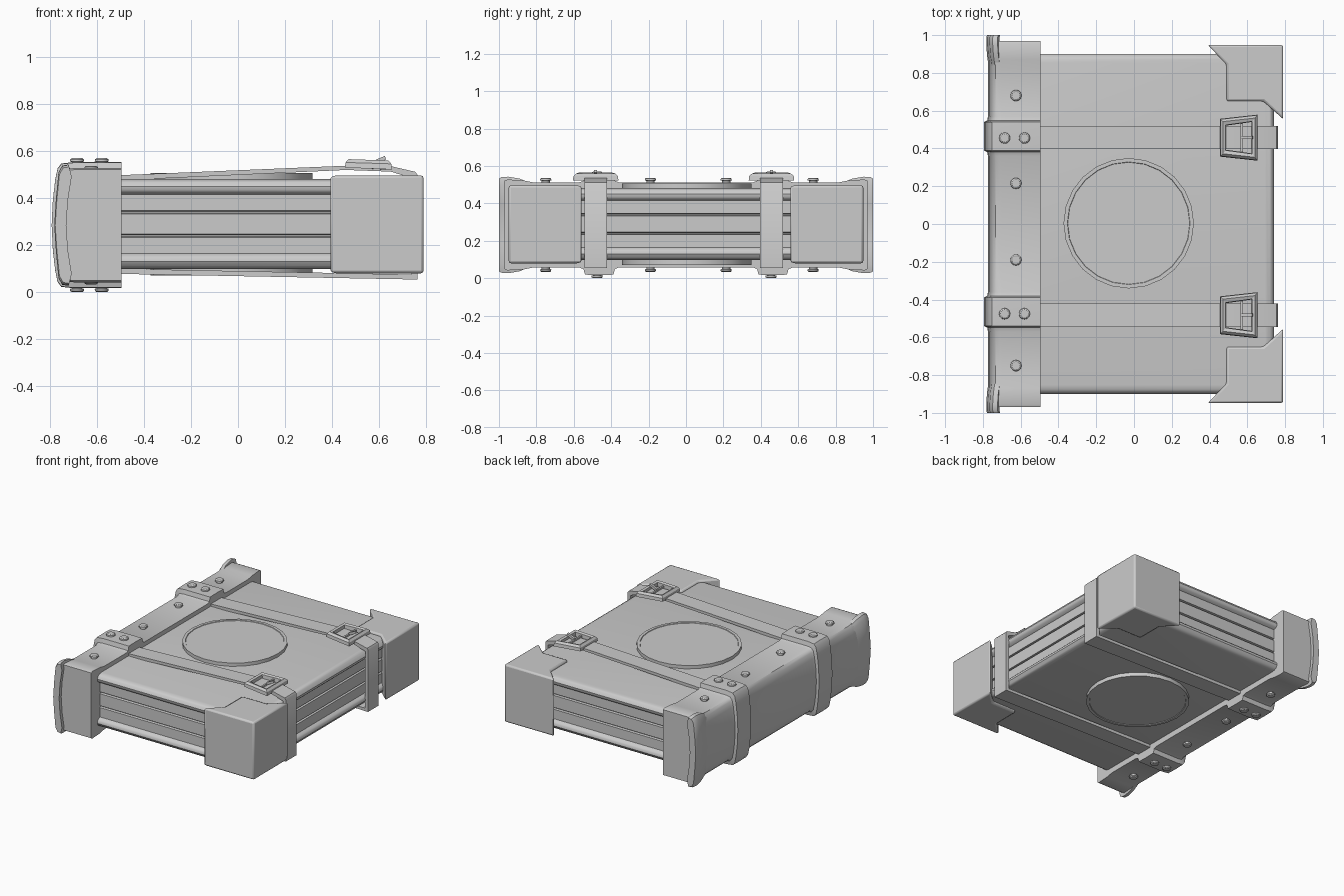
import bpy, bmesh, math

MID = 0.285   # height of the horizontal symmetry plane


def loft(name, rings, cyclic=False, bevel=0.0, segs=2, angle=35):
    """Skin a list of equal-length point rings; cap the ends unless cyclic."""
    bm = bmesh.new()
    vs = [[bm.verts.new(p) for p in r] for r in rings]
    n = len(rings[0])
    for i in range(len(vs) if cyclic else len(vs) - 1):
        a, b = vs[i], vs[(i + 1) % len(vs)]
        for j in range(n):
            k = (j + 1) % n
            bm.faces.new((a[j], a[k], b[k], b[j]))
    if not cyclic:
        bm.faces.new(vs[0])
        bm.faces.new(vs[-1])
    bmesh.ops.recalc_face_normals(bm, faces=bm.faces)
    me = bpy.data.meshes.new(name)
    bm.to_mesh(me)
    bm.free()
    ob = bpy.data.objects.new(name, me)
    bpy.context.collection.objects.link(ob)
    if bevel:
        m = ob.modifiers.new("bevel", 'BEVEL')
        m.width, m.segments, m.limit_method = bevel, segs, 'ANGLE'
    bpy.ops.object.select_all(action='DESELECT')
    ob.select_set(True)
    bpy.context.view_layer.objects.active = ob
    bpy.ops.object.shade_smooth_by_angle(angle=math.radians(angle))
    return ob


def turned(name, x, y, profile, n):
    """Stack of circles (radius, z) around a vertical axis."""
    return loft(name, [[(x + r * math.cos(2 * math.pi * i / n),
                         y + r * math.sin(2 * math.pi * i / n), z)
                        for i in range(n)] for r, z in profile])


def prism_y(name, pts, y0, y1, bevel=0.0):
    return loft(name, [[(x, y, z) for x, z in pts] for y in (y0, y1)], bevel=bevel)


# Covers and page block: stepped rectangle rings (height above middle, inset)
half = [(0.0, 0.03), (0.043, 0.03), (0.047, 0.045), (0.053, 0.045), (0.057, 0.03),
        (0.125, 0.03), (0.135, 0.01), (0.145, 0.002), (0.16, 0.0), (0.178, 0.01),
        (0.188, 0.026), (0.192, 0.048)]
prof = [(-h, i) for h, i in reversed(half[1:])] + half
loft("book_block", [[(-0.70, -0.9 + i, 0.29 + h), (0.742 - i, -0.9 + i, 0.29 + h),
                     (0.742 - i, 0.9 - i, 0.29 + h), (-0.70, 0.9 - i, 0.29 + h)]
                    for h, i in prof])

# Leather spine with raised bands, lofted along y: (y, half height, outward shift)
section = [(-0.495, 1.0), (-0.70, 1.0), (-0.732, 0.98), (-0.748, 0.90), (-0.758, 0.72),
           (-0.768, 0.4), (-0.773, 0.0)]
section = section + [(x, -s) for x, s in reversed(section[:-1])]
side = [(0.0, 0.228, 0), (0.36, 0.228, 0), (0.38, 0.236, 0.004), (0.388, 0.266, 0.02),
        (0.465, 0.268, 0.02), (0.540, 0.266, 0.02), (0.548, 0.236, 0.004),
        (0.57, 0.228, 0), (0.82, 0.228, 0), (0.87, 0.238, 0), (0.955, 0.243, 0),
        (0.97, 0.236, 0)]
stations = [(-y, h, d) for y, h, d in reversed(side[1:])] + side
loft("spine", [[(x - d * (x < -0.71), y, MID + s * h) for x, s in section]
               for y, h, d in stations], angle=40)

# Flared rims at both spine ends
rim_out = [(-0.722, 0.258), (-0.748, 0.254), (-0.764, 0.225), (-0.775, 0.11), (-0.782, 0)]
rim_in = [(-0.735, 0), (-0.728, 0.11), (-0.712, 0.215)]
rim = rim_out + [(x, -z) for x, z in reversed(rim_out[:-1])]
rim += [(x, -z) for x, z in reversed(rim_in)] + rim_in[1:]
for s in (-1, 1):
    loft("spine_end_rim", [[(x + dx, s * y, MID + z * k) for x, z in rim]
                           for y, k, dx in ((0.84, 0.88, 0.012), (0.89, 0.96, 0.004),
                                            (0.95, 1.0, 0), (0.988, 0.99, 0),
                                            (1.0, 0.96, 0.004))], angle=40)

# Rivets on top and bottom of the spine
rivets = [(-0.625, y, 0.505, 0.537) for y in (0.68, 0.215, -0.19, -0.75)]
rivets += [(x, y, 0.55, 0.57) for x in (-0.685, -0.58) for y in (0.455, -0.475)]
for x, y, z0, z1 in rivets:
    for s in (-1, 1):
        turned("rivet", x, y, [(r, MID + s * (z - MID)) for r, z in
                               ((0.022, z0), (0.022, z1 - 0.016), (0.03, z1 - 0.014),
                                (0.029, z1 - 0.005), (0.022, z1))], 12)

# Round medallions on both covers
for s in (-1, 1):
    turned("medallion", -0.028, 0.004,
           [(r, 0.288 + s * h) for r, h in ((0.345, 0.18), (0.345, 0.218),
                                            (0.325, 0.218), (0.323, 0.214))], 24)

# Metal corner guards
corner = [(0.39, 0.948), (0.79, 0.948), (0.79, 0.555), (0.685, 0.65), (0.49, 0.65), (0.49, 0.845)]
for s in (-1, 1):
    loft("corner_guard", [[(x, s * y, z) for x, y in corner] for z in (0.08, 0.497)],
         bevel=0.012)

# Straps wrapped around the block, with buckles
strap = [(-0.52, 0.497), (0.46, 0.538), (0.655, 0.535), (0.755, 0.512), (0.763, 0.50),
         (0.763, 0.054), (0.745, 0.054), (-0.52, 0.078),
         (-0.52, 0.10), (0.738, 0.075), (0.741, 0.485), (0.65, 0.513), (0.46, 0.52),
         (-0.52, 0.475)]
for y in (0.457, -0.483):
    prism_y("strap", strap, y - 0.061, y + 0.061)

    def trapezoid(x0, x1, w0, w1, z, slope=0.0):
        return [(x0, y - w0, z), (x1, y - w1, z + slope),
                (x1, y + w1, z + slope), (x0, y + w0, z)]
    loft("buckle_frame", [trapezoid(0.455, 0.655, 0.10, 0.122, 0.530, -0.008),
                          trapezoid(0.458, 0.652, 0.097, 0.119, 0.552, -0.006),
                          trapezoid(0.470, 0.640, 0.085, 0.104, 0.566, -0.006),
                          trapezoid(0.485, 0.625, 0.067, 0.086, 0.560, -0.006),
                          trapezoid(0.488, 0.622, 0.064, 0.083, 0.530, -0.008)],
         cyclic=True, angle=25)
    prism_y("buckle_tongue", [(0.57, 0.535), (0.63, 0.565), (0.625, 0.58), (0.57, 0.556)],
            y - 0.008, y + 0.008)
    prism_y("buckle_bar", [(0.565, 0.53), (0.577, 0.53), (0.577, 0.548), (0.565, 0.548)],
            y - 0.075, y + 0.075)
